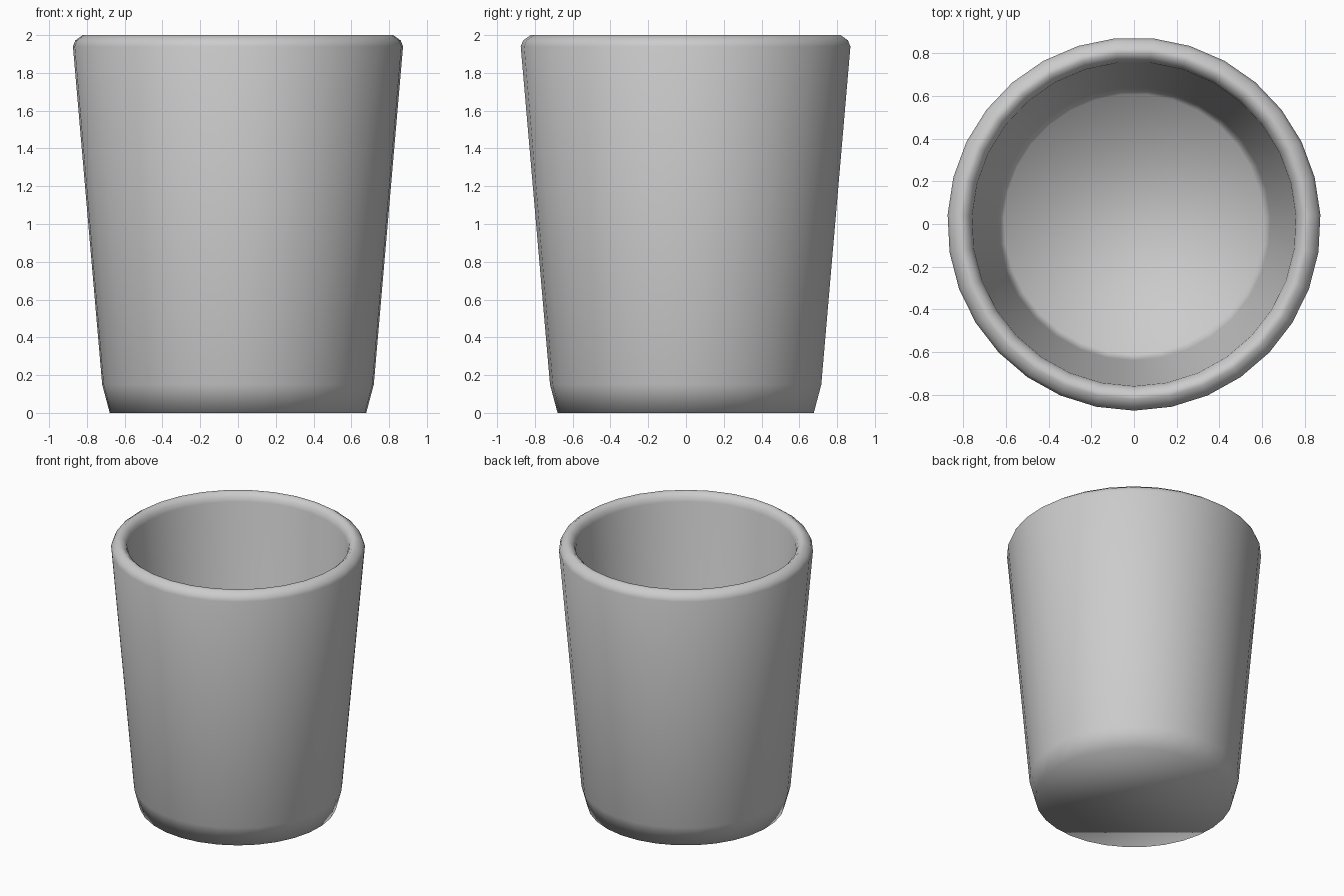
import bpy, bmesh, math

if "Cube" in bpy.data.objects:
    bpy.data.objects.remove(bpy.data.objects["Cube"])

SIDES = 31

# Half cross-section (radius, z): outer foot, wall, rounded rim, inner wall, floor
profile = [
    (0.68, 0.0), (0.72, 0.15), (0.875, 1.94), (0.862, 1.972), (0.823, 2.0),
    (0.80, 2.0), (0.772, 1.975), (0.76, 1.94), (0.64, 0.22), (0.61, 0.14),
]


def lathe(name, points, sides):
    bm = bmesh.new()
    rings = []
    for r, z in points:
        ring = []
        for i in range(sides):
            a = -math.pi / 2 + 2 * math.pi * i / sides
            ring.append(bm.verts.new((r * math.cos(a), r * math.sin(a), z)))
        rings.append(ring)
    for low, high in zip(rings, rings[1:]):
        for i in range(sides):
            j = (i + 1) % sides
            bm.faces.new((low[i], low[j], high[j], high[i]))
    # underside and inner floor
    bm.faces.new(rings[0])
    bm.faces.new(rings[-1])
    bmesh.ops.recalc_face_normals(bm, faces=bm.faces)
    for f in bm.faces:
        f.smooth = True
    mesh = bpy.data.meshes.new(name)
    bm.to_mesh(mesh)
    bm.free()
    obj = bpy.data.objects.new(name, mesh)
    bpy.context.collection.objects.link(obj)
    return obj


# Tumbler body
lathe("cup", profile, SIDES)
